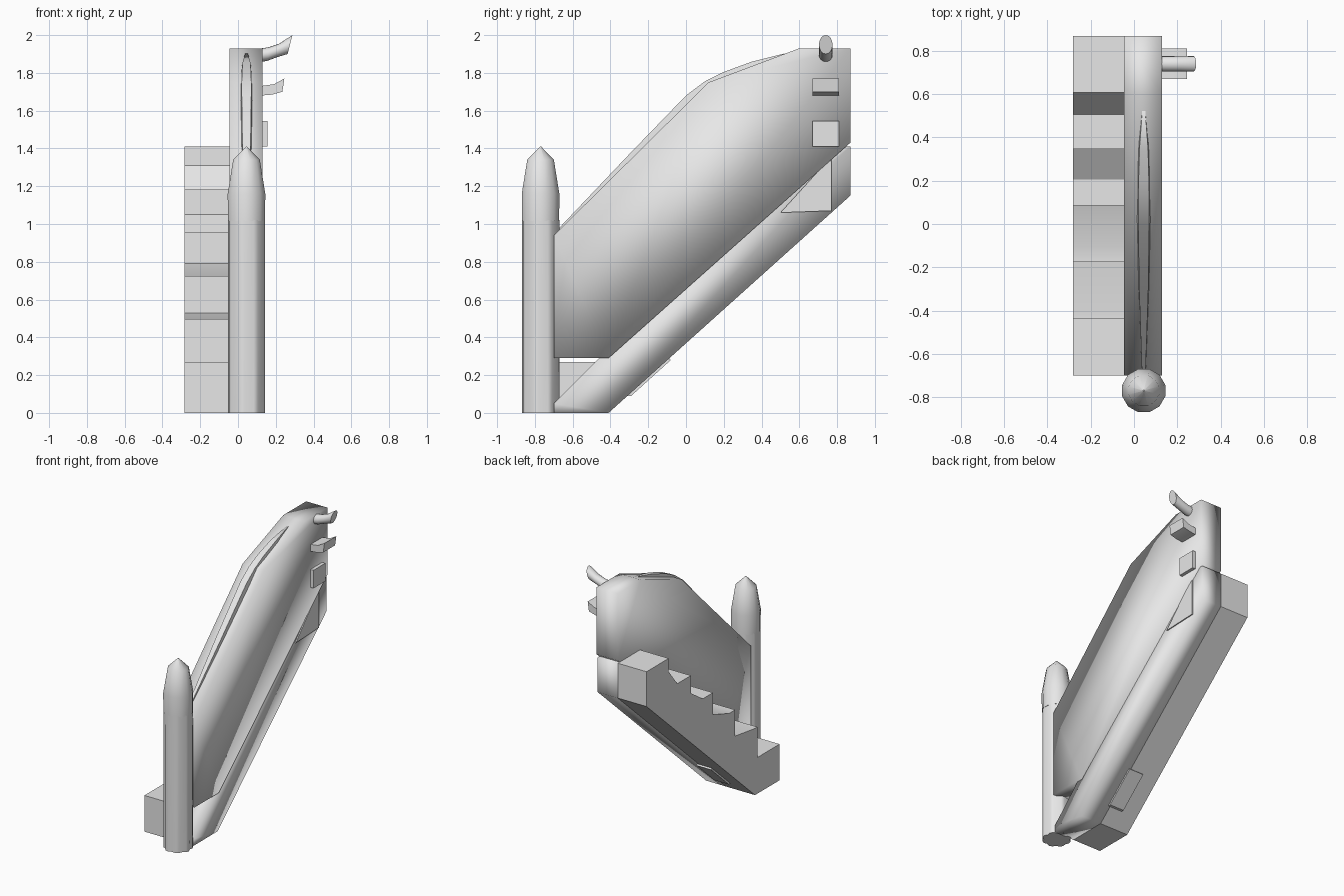
import bpy, bmesh, math
from mathutils import Vector

cube = bpy.data.objects.get("Cube")
if cube:
    bpy.data.objects.remove(cube, do_unlink=True)

grey = bpy.data.materials.new("light_grey")
grey.use_nodes = True
grey.diffuse_color = (0.8, 0.8, 0.8, 1)
grey.node_tree.nodes["Principled BSDF"].inputs["Base Color"].default_value = (0.8, 0.8, 0.8, 1)


def finish(name, bm, angle=30):
    bmesh.ops.recalc_face_normals(bm, faces=bm.faces)
    mesh = bpy.data.meshes.new(name)
    bm.to_mesh(mesh)
    bm.free()
    obj = bpy.data.objects.new(name, mesh)
    bpy.context.collection.objects.link(obj)
    mesh.materials.append(grey)
    bpy.ops.object.select_all(action="DESELECT")
    obj.select_set(True)
    bpy.context.view_layer.objects.active = obj
    bpy.ops.object.shade_smooth_by_angle(angle=math.radians(angle))
    return obj


def prism(name, outline, start, end, axis="x", angle=30):
    """Extrude an outline along x (outline in y, z) or along y (outline in x, z)."""
    bm = bmesh.new()
    rings = []
    for d in (start, end):
        rings.append([bm.verts.new((d, a, b) if axis == "x" else (a, d, b)) for a, b in outline])
    n = len(outline)
    for ring in rings:
        bm.faces.new(ring)
    for i in range(n):
        j = (i + 1) % n
        bm.faces.new((rings[0][i], rings[0][j], rings[1][j], rings[1][i]))
    return finish(name, bm, angle)


def rings_to_mesh(name, rings, angle=30):
    """Skin a list of equal point rings and cap both ends."""
    bm = bmesh.new()
    loops = [[bm.verts.new(p) for p in ring] for ring in rings]
    for lower, upper in zip(loops, loops[1:]):
        for i in range(len(lower)):
            j = (i + 1) % len(lower)
            bm.faces.new((lower[i], lower[j], upper[j], upper[i]))
    bm.faces.new(loops[0])
    bm.faces.new(loops[-1])
    return finish(name, bm, angle)


# Staircase: level tread, sloped back part, then the next riser
FRONT, BACK, DEPTH = -0.70, 0.87, 0.2617
stairs = [(BACK, 1.15), (-0.41, 0), (FRONT, 0), (FRONT, 0.27)]
for i, flat in enumerate((0.03, 0.07, 0.12, 0.16)):
    y = FRONT + DEPTH * (i + 1)
    peak = 0.27 + 0.26 * i
    level = 0.27 + 0.228 * (i + 1)
    stairs += [(y, peak), (y, level), (y + flat, level)]
last = BACK - DEPTH
stairs += [(last, 1.31), (last, 1.41), (BACK, 1.41)]
prism("stairs", stairs, -0.283, -0.046)

# Sloped stringer under the side panel
stringer = [(FRONT, 0), (-0.41, 0), (BACK, 1.15), (BACK, 1.41), (0.83, 1.41), (-0.47, 0.28), (FRONT, 0.05)]
prism("stringer", stringer, -0.046, 0.12, angle=95)
prism("stringer_plate", [(0.5, 1.06), (0.77, 1.07), (0.77, 1.34), (0.7, 1.28)], 0.12, 0.128)
prism("underside_bracket", [(-0.31, 0.09), (-0.29, 0.09), (-0.08, 0.28), (-0.1, 0.3)], -0.15, -0.03)

# Tall side panel with softly shaded edges
panel = [(FRONT, 0.29), (-0.41, 0.29), (BACK, 1.43), (BACK, 1.93), (0.6, 1.93), (0.12, 1.75), (FRONT, 0.94)]
prism("side_panel", panel, -0.046, 0.13, angle=95)

# Tapered ridge along the top of the panel
ridge = []
for y, z, half in ((-0.68, 0.97, 0.012), (-0.3, 1.37, 0.03), (0, 1.68, 0.036), (0.1, 1.755, 0.036),
                   (0.2, 1.805, 0.034), (0.35, 1.86, 0.028), (0.52, 1.902, 0.01)):
    ridge.append([(0.045 + s * half, y + d, z - d) for s, d in ((-1, 0.05), (-0.7, 0), (0.7, 0), (1, 0.05))])
rings_to_mesh("panel_ridge", ridge, 60)


# Newel post: fluted shaft and pointed cap
def post_ring(z, radius, sides, groove=0.0):
    ring = []
    for i in range(sides):
        a = math.tau * (i + 0.5) / sides
        r = radius - (groove if i % 3 == 0 else 0)
        ring.append((0.045 + r * math.cos(a), -0.77 + r * math.sin(a), z))
    return ring


rings_to_mesh("post_shaft", [post_ring(0, 0.1, 24, 0.012), post_ring(0.37, 0.1, 24, 0.008),
                             post_ring(1.02, 0.1, 24, 0.004)], 40)
rings_to_mesh("post_cap", [post_ring(z, r, 12) for z, r in
                           ((1.015, 0.102), (1.16, 0.103), (1.34, 0.073), (1.41, 0.003))], 40)

# Round upper peg curving upward
peg = []
for x, z, lean in ((0.1, 1.89, 0), (0.16, 1.9, 0.1), (0.21, 1.918, 0.2), (0.275, 1.95, 0.25)):
    ring = []
    for i in range(16):
        a = math.tau * i / 16
        h = (0.036 + 0.014 * (x > 0.25)) * math.sin(a)
        ring.append(Vector((x + lean * h, 0.74 + 0.036 * math.cos(a), z + h)))
    peg.append(ring)
rings_to_mesh("upper_peg", peg, 50)

# Square bracket below it, and a flat pad
prism("square_bracket", [(0.12, 1.68), (0.18, 1.685), (0.235, 1.70), (0.245, 1.77), (0.19, 1.74), (0.12, 1.73)],
      0.67, 0.81, "y")
prism("side_pad", [(0.12, 1.41), (0.155, 1.41), (0.155, 1.545), (0.12, 1.545)], 0.67, 0.81, "y")
